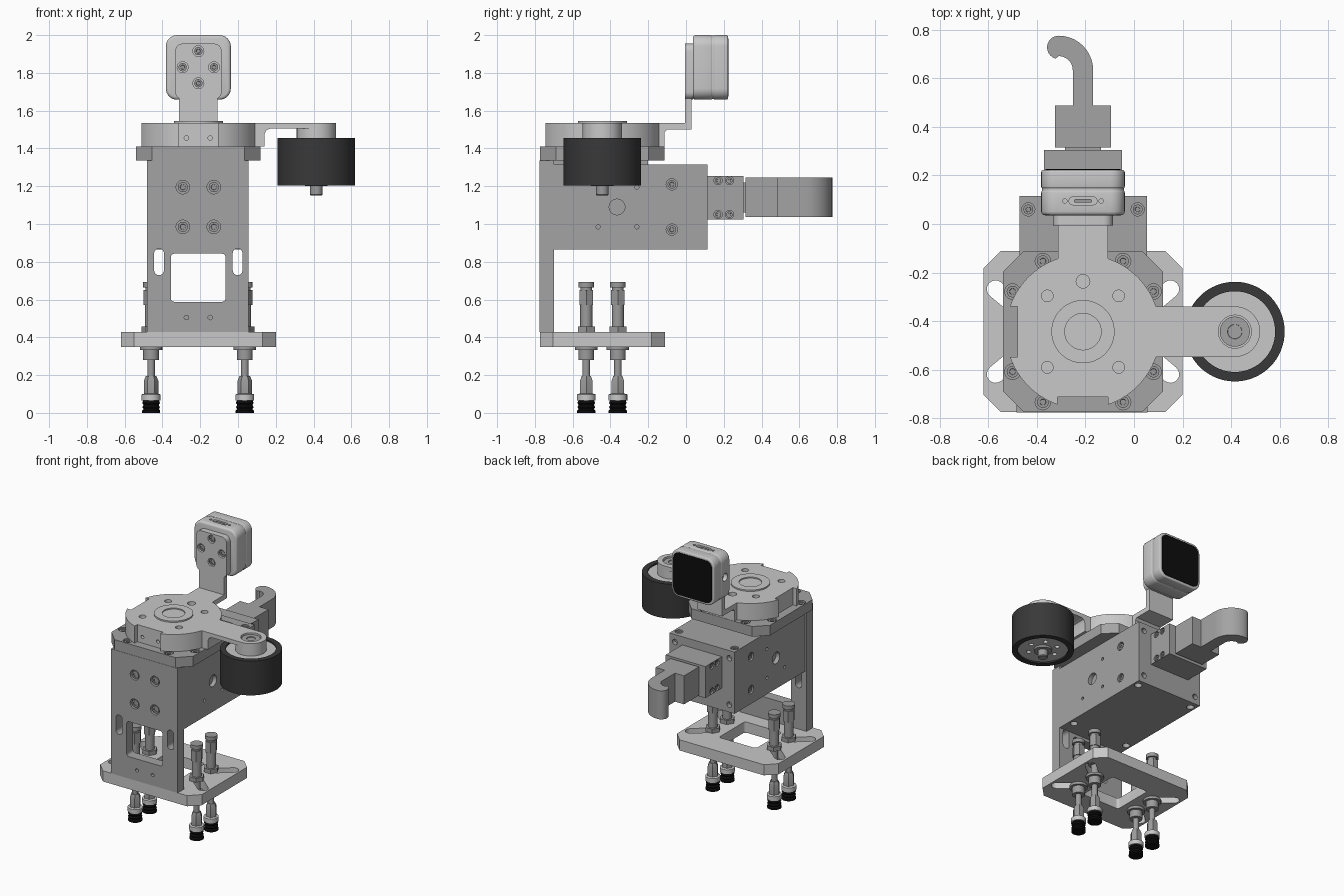
import bpy, bmesh
from math import pi, sin, cos, radians
from mathutils import Vector

cube = bpy.data.objects.get("Cube")
if cube:
    bpy.data.objects.remove(cube, do_unlink=True)


def material(name, v):
    m = bpy.data.materials.new(name)
    m.use_nodes = True
    m.diffuse_color = (v, v, v, 1)
    m.node_tree.nodes["Principled BSDF"].inputs["Base Color"].default_value = (v, v, v, 1)
    return m


LIGHT = material("light aluminium", 0.58)
MID = material("grey aluminium", 0.37)
STEEL = material("steel", 0.33)
RUBBER = material("dark rubber", 0.04)
BLACK = material("black", 0.004)

# centre line of the tool
CX, CY = -0.21, -0.443


# ---- outlines ----
def circle(cx, cy, r, n=32):
    return [(cx + r * cos(2 * pi * i / n), cy + r * sin(2 * pi * i / n)) for i in range(n)]


def rrect(x0, x1, y0, y1, r=0.0, seg=6):
    if r == 0:
        return [(x0, y0), (x1, y0), (x1, y1), (x0, y1)]
    pts = []
    for k, (x, y) in enumerate([(x1 - r, y1 - r), (x0 + r, y1 - r), (x0 + r, y0 + r), (x1 - r, y0 + r)]):
        for i in range(seg + 1):
            a = pi / 2 * (k + i / seg)
            pts.append((x + r * cos(a), y + r * sin(a)))
    return pts


def slot(ax, ay, bx, by, r, n=8):
    a, b = Vector((ax, ay)), Vector((bx, by))
    d = (b - a).normalized()
    s = Vector((-d.y, d.x))
    pts = []
    for c, sign in ((b, 1), (a, -1)):
        for i in range(n + 1):
            t = pi * i / n
            pts.append(tuple(c + sign * r * (d * sin(t) - s * cos(t))))
    return pts


# ---- solids ----
def place(axis, u, v, w):
    return {"z": (u, v, w), "y": (u, w, v), "x": (w, u, v)}[axis]


def add_prism(bm, pts, lo, hi, axis):
    a = [bm.verts.new(place(axis, u, v, lo)) for u, v in pts]
    b = [bm.verts.new(place(axis, u, v, hi)) for u, v in pts]
    ends = [bm.faces.new(a), bm.faces.new(b)]
    for i in range(len(pts)):
        j = (i + 1) % len(pts)
        bm.faces.new((a[i], a[j], b[j], b[i]))
    return ends


def finish(name, bm, mat):
    bmesh.ops.recalc_face_normals(bm, faces=bm.faces)
    me = bpy.data.meshes.new(name)
    bm.to_mesh(me)
    bm.free()
    ob = bpy.data.objects.new(name, me)
    bpy.context.collection.objects.link(ob)
    if mat:
        me.materials.append(mat)
    return ob


def prism(name, pts, lo, hi, mat, axis="z", socket=0.0):
    bm = bmesh.new()
    ends = add_prism(bm, pts, lo, hi, axis)
    if socket:
        bmesh.ops.recalc_face_normals(bm, faces=bm.faces)
        bm.normal_update()
        bmesh.ops.inset_individual(bm, faces=ends, thickness=socket)
        bmesh.ops.inset_individual(bm, faces=ends, thickness=0.001, depth=-0.006)
    return finish(name, bm, mat)


def box(name, x0, x1, y0, y1, z0, z1, mat):
    return prism(name, rrect(x0, x1, y0, y1), z0, z1, mat)


def lathe(name, profile, x, y, mat, n=32):
    bm = bmesh.new()
    rings = [[bm.verts.new((u, v, z)) for u, v in circle(x, y, r, n)] for r, z in profile]
    for p, q in zip(rings, rings[1:]):
        for i in range(n):
            j = (i + 1) % n
            bm.faces.new((p[i], p[j], q[j], q[i]))
    bm.faces.new(rings[0])
    bm.faces.new(rings[-1])
    return finish(name, bm, mat)


def apply_modifier(ob, mod):
    bpy.context.view_layer.objects.active = ob
    bpy.ops.object.modifier_apply(modifier=mod.name)


def cut(ob, outlines, lo, hi, axis="z"):
    bm = bmesh.new()
    for pts in outlines:
        add_prism(bm, pts, lo, hi, axis)
    cutter = finish("cutter", bm, None)
    cutter.hide_render = True
    mod = ob.modifiers.new("cut", "BOOLEAN")
    mod.operation, mod.solver, mod.object = "DIFFERENCE", "EXACT", cutter
    apply_modifier(ob, mod)
    bpy.data.objects.remove(cutter, do_unlink=True)


def bevel(ob, width):
    mod = ob.modifiers.new("bevel", "BEVEL")
    mod.width, mod.segments, mod.limit_method, mod.angle_limit = width, 3, "ANGLE", radians(50)
    apply_modifier(ob, mod)


def screws(ob, axis, face, sign, r, spots, head=True):
    """Counterbores in a face, each with a sunken socket screw."""
    a, b = sorted((face - sign * 0.03, face + sign * 0.02))
    cut(ob, [circle(u, v, r, 20) for u, v in spots], a, b, axis)
    if head:
        a, b = sorted((face - sign * 0.03, face - sign * 0.006))
        for u, v in spots:
            prism("screw", circle(u, v, r * 0.75, 18), a, b, STEEL, axis, socket=r * 0.35)


# ---- base plate with diagonal slots ----
base = prism("base_plate", rrect(-0.62, 0.2, -0.773, -0.112, 0.07, 1), 0.35, 0.428, LIGHT)
cut(base, [rrect(CX - 0.15, CX + 0.15, CY - 0.15, CY + 0.15, 0.02)] +
    [slot(CX + sx * 0.36, CY + sy * 0.175, CX + sx * 0.25, CY + sy * 0.083, 0.036) for sx in (-1, 1) for sy in (-1, 1)],
    0.2, 0.6)

# ---- upright front plate ----
front = box("front_plate", -0.483, 0.055, -0.775, -0.7, 0.428, 1.336, MID)
cut(front, [rrect(-0.356, -0.066, 0.588, 0.843, 0.02)] +
    [slot(CX + s * 0.208, 0.755, CX + s * 0.208, 0.845, 0.026) for s in (-1, 1)], -1, -0.6, "y")
screws(front, "y", -0.775, -1, 0.036, [(CX + s * 0.082, z) for s in (-1, 1) for z in (0.985, 1.195)])
screws(front, "y", -0.775, -1, 0.012, [(CX + s * 0.063, 0.505) for s in (-1, 1)], False)

# ---- main housing ----
body = box("main_housing", -0.472, 0.054, -0.7, 0.115, 0.865, 1.315, MID)
for face, s in ((0.054, 1), (-0.472, -1)):
    screws(body, "x", face, s, 0.03, [(-0.075, 0.97), (-0.075, 1.21)])
    screws(body, "x", face, s, 0.011, [(-0.465, 0.985), (-0.26, 0.985), (-0.26, 1.195)], False)
    screws(body, "x", face, s, 0.042, [(-0.365, 1.09)], False)
screws(body, "z", 1.315, 1, 0.027, [(-0.435, 0.06), (0.015, 0.06)])
screws(body, "z", 0.865, -1, 0.025, [(x, y) for x in (-0.435, 0.015) for y in (-0.6, 0.06)], False)
screws(body, "y", 0.115, 1, 0.02, [(x, z) for x in (-0.43, 0.01) for z in (0.92, 1.26)], False)
box("spacer", -0.45, 0.03, -0.7, -0.2, 1.315, 1.336, MID)

# ---- eight sided flange and round hub ----
flange = prism("flange", rrect(-0.54, 0.12, -0.773, -0.113, 0.085, 1), 1.336, 1.41, MID)
ring = [(a * sx, b * sy) for a, b in ((0.165, 0.29), (0.29, 0.165)) for sx in (-1, 1) for sy in (-1, 1)]
screws(flange, "z", 1.41, 1, 0.032, [(CX + a, CY + b) for a, b in ring])
hub = prism("hub_disc", circle(CX, CY, 0.318, 96), 1.41, 1.535, LIGHT)
cut(hub, [rrect(-0.6, CX - 0.27, CY - 0.104, CY + 0.104), rrect(CX - 0.104, CX + 0.104, -0.85, CY - 0.27)], 1.3, 1.6)
screws(hub, "z", 1.535, 1, 0.024, [(CX + a, CY + b) for a in (-0.147, 0.147) for b in (-0.147, 0.147)], False)
screws(hub, "z", 1.535, 1, 0.028, [(CX, CY + 0.207)], False)
screws(hub, "y", CY - 0.27, -1, 0.012, [(CX + s * 0.063, 1.455) for s in (-1, 1)], False)
lathe("hub_ring", [(0.13, 1.53), (0.13, 1.545), (0.075, 1.545), (0.075, 1.537)], CX, CY, LIGHT, 48)

# ---- wheel arm and wheel ----
WX = 0.415
arm = prism("wheel_arm", [(0.06, 1.41), (0.14, 1.41), (0.14, 1.475), (0.15, 1.497), (0.17, 1.505),
                          (WX, 1.505), (WX, 1.535), (0.06, 1.535)], CY - 0.104, CY + 0.104, LIGHT, "y")
boss = prism("arm_boss", circle(WX, CY, 0.104, 48), 1.44, 1.535, LIGHT)
for part in (arm, boss):
    cut(part, [circle(WX, CY, 0.068)], 1.48, 1.6)
prism("axle_bolt", circle(WX, CY, 0.062), 1.45, 1.525, MID, socket=0.032)
tyre = prism("tyre", circle(WX, CY, 0.205, 96), 1.205, 1.455, RUBBER)
cut(tyre, [circle(WX, CY, 0.166, 64)], 1.1, 1.6)
rim = prism("wheel_hub", circle(WX, CY, 0.166, 64), 1.215, 1.445, LIGHT)
screws(rim, "z", 1.215, -1, 0.016, circle(WX, CY, 0.1, 6), False)
lathe("axle", [(0.06, 1.22), (0.06, 1.2), (0.033, 1.2), (0.033, 1.155), (0.028, 1.15)], WX, CY, STEEL)

# ---- camera arm and camera ----
prism("camera_arm", [(-0.17, 1.41), (-0.115, 1.41), (-0.115, 1.485), (-0.1, 1.5), (0.03, 1.5), (0.03, 1.72),
                     (-0.005, 1.72), (-0.005, 1.535), (-0.17, 1.535)], CX - 0.102, CX + 0.102, LIGHT, "x")
head = prism("camera_bracket", rrect(CX - 0.123, CX + 0.123, 1.66, 1.955, 0.04), -0.006, 0.037, LIGHT, "y")
screws(head, "y", -0.006, -1, 0.029, [(CX, 1.915), (CX, 1.745), (CX - 0.083, 1.83), (CX + 0.083, 1.83)])
outline = rrect(CX - 0.172, CX + 0.172, 1.658, 2.0, 0.06, 8)
shell = prism("camera_front_shell", outline, 0.036, 0.144, LIGHT, "y")
bevel(shell, 0.015)
screws(shell, "x", CX - 0.172, -1, 0.028, [(0.095, 1.83)], False)
cut(shell, [slot(CX - 0.042, 0.095, CX + 0.042, 0.095, 0.016)], 1.985, 2.1)
prism("connector", slot(CX - 0.03, 0.095, CX + 0.03, 0.095, 0.007), 1.98, 1.995, STEEL)
screws(shell, "z", 2.0, 1, 0.009, [(CX - 0.075, 0.095), (CX + 0.075, 0.095)], False)
bevel(prism("camera_back_shell", outline, 0.146, 0.222, LIGHT, "y"), 0.008)
prism("camera_seam", rrect(CX - 0.169, CX + 0.169, 1.661, 1.997, 0.057, 8), 0.13, 0.16, LIGHT, "y")
prism("camera_screen", rrect(CX - 0.155, CX + 0.155, 1.675, 1.983, 0.045, 8), 0.218, 0.226, BLACK, "y")

# ---- gripper with hooked finger ----
grip = box("gripper_block", -0.37, -0.05, 0.115, 0.305, 1.025, 1.255, MID)
for face, s in ((-0.05, 1), (-0.37, -1)):
    screws(grip, "x", face, s, 0.022, [(y, z) for y in (0.17, 0.23) for z in (1.05, 1.23)])
box("gripper_neck", CX - 0.075, CX + 0.075, 0.3, 0.33, 1.06, 1.22, MID)
box("finger_base", -0.325, -0.095, 0.315, 0.487, 1.037, 1.245, MID)
HX, HY, R, W = -0.31, 0.633, 0.1, 0.042
turn = [pi / 2 * i / 10 for i in range(11)]
finger = [(CX + W, 0.48)] + [(HX + (R + W) * cos(t), HY + (R + W) * sin(t)) for t in turn]
finger += [(HX + 0.048 * cos(t), HY + R - 0.006 + 0.048 * sin(t)) for t in [pi / 2 + pi * i / 12 for i in range(1, 12)]]
finger += [(HX + (R - W) * cos(t), HY + (R - W) * sin(t)) for t in reversed(turn)] + [(CX - W, 0.48)]
prism("hooked_finger", finger, 1.037, 1.245, MID)

# ---- four spring rods with suction cups ----
for x in (-0.46, 0.036):
    for y in (-0.528, -0.361):
        lathe("suction_cup", [(0.048, 0), (0.048, 0.012), (0.04, 0.02), (0.047, 0.03), (0.04, 0.042),
                              (0.047, 0.052), (0.04, 0.07)], x, y, BLACK, 24)
        lathe("cup_collar", [(0.05, 0.066), (0.05, 0.098), (0.036, 0.102)], x, y, LIGHT, 24)
        lathe("rod_fitting", [(0.038, 0.1), (0.038, 0.17), (0.028, 0.195)], x, y, STEEL, 6)
        lathe("rod", [(0.02, 0.19), (0.02, 0.3), (0.026, 0.3), (0.026, 0.66)], x, y, STEEL, 20)
        lathe("lower_nut", [(0.042, 0.28), (0.042, 0.332), (0.06, 0.332), (0.06, 0.35)], x, y, STEEL, 20)
        lathe("upper_nut", [(0.052, 0.428), (0.052, 0.458)], x, y, STEEL, 6)
        lathe("rod_sleeve", [(0.032, 0.458), (0.032, 0.57)], x, y, STEEL, 20)
        lathe("hose_fitting", [(0.041, 0.57), (0.041, 0.65)], x, y, STEEL, 6)
        lathe("hose_cap", [(0.03, 0.65), (0.03, 0.665), (0.042, 0.665), (0.042, 0.692)], x, y, STEEL, 24)

# ---- smooth round sides, sharp edges ----
bpy.ops.object.select_all(action="DESELECT")
for ob in bpy.context.collection.objects:
    if ob.type == "MESH":
        ob.select_set(True)
        bpy.context.view_layer.objects.active = ob
bpy.ops.object.shade_smooth_by_angle(angle=radians(32))
